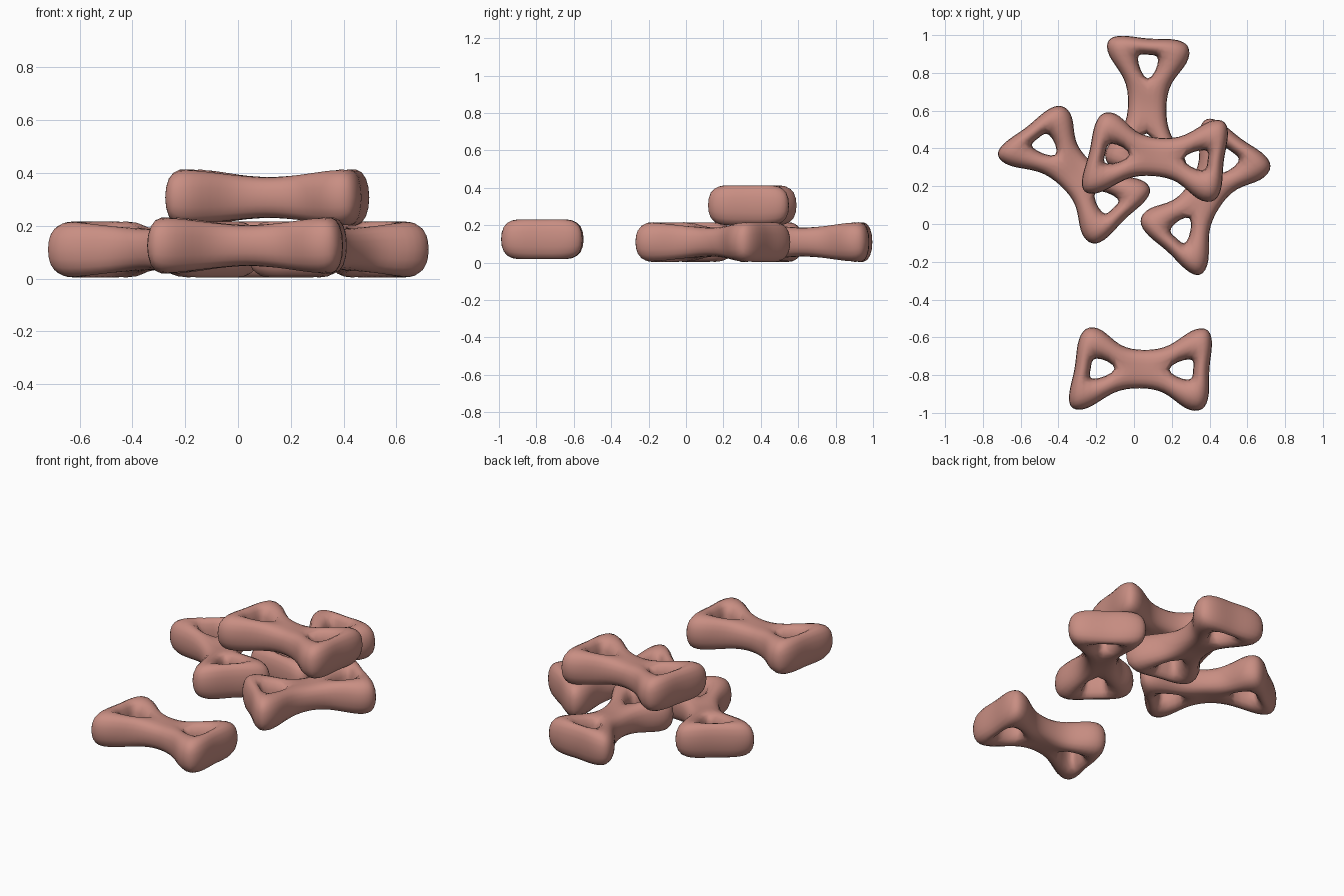
import bpy, bmesh
from math import radians

cube = bpy.data.objects.get("Cube")
if cube:
    bpy.data.objects.remove(cube, do_unlink=True)

# single clay pink colour
pink = bpy.data.materials.new("clay_pink")
pink.use_nodes = True
colour = (0.58, 0.27, 0.225, 1)
pink.diffuse_color = colour
pink.node_tree.nodes["Principled BSDF"].inputs["Base Color"].default_value = colour

# one quarter of the bow-tie cage: x, y, half thickness
CAGE = {
    "centre": (0, 0, 0.07),
    "waist": (0, 0.1, 0.075),
    "shoulder": (0.14, 0.118, 0.092),
    "tip_side": (0.245, 0.228, 0.108),
    "tip": (0.347, 0.227, 0.092),
    "tip_end": (0.374, 0.137, 0.108),
    "end": (0.354, 0, 0.114),
    "hole_end": (0.262, 0, 0.115),
    "hole_corner": (0.278, 0.071, 0.124),
    "hole_apex": (0.088, 0, 0.085),
}
CAPS = [("centre", "waist", "shoulder", "hole_apex"),
        ("hole_apex", "shoulder", "tip_side", "hole_corner"),
        ("hole_corner", "tip_side", "tip", "tip_end"),
        ("hole_corner", "tip_end", "end", "hole_end")]
RIMS = [("waist", "shoulder", "tip_side", "tip", "tip_end", "end"),
        ("hole_apex", "hole_corner", "hole_end")]


def bow_tie_mesh():
    bm = bmesh.new()

    def vert(name, sx, sy, sz):
        x, y, z = CAGE[name]
        x, y = x * sx, y * sy
        lean = 0.11 - 0.15 * x      # ends slant a little
        return bm.verts.new((x + lean * y, y, z * sz))

    for sx in (1, -1):
        for sy in (1, -1):
            for sz in (1, -1):
                for cap in CAPS:
                    bm.faces.new([vert(n, sx, sy, sz) for n in cap])
            for rim in RIMS:
                for a, b in zip(rim, rim[1:]):
                    bm.faces.new([vert(a, sx, sy, 1), vert(b, sx, sy, 1),
                                  vert(b, sx, sy, -1), vert(a, sx, sy, -1)])
    bmesh.ops.remove_doubles(bm, verts=bm.verts, dist=0.0001)
    bmesh.ops.recalc_face_normals(bm, faces=bm.faces)
    for f in bm.faces:
        f.smooth = True
    mesh = bpy.data.meshes.new("bow_tie")
    bm.to_mesh(mesh)
    bm.free()
    mesh.materials.append(pink)
    return mesh


# the pile: name, location, turn in degrees
PIECES = [
    ("front_piece", (0.042, -0.768, 0.125), -0.5),
    ("left_piece", (0.373, 0.152, 0.11), 57),
    ("right_piece", (-0.31, 0.268, 0.11), -43),
    ("back_piece", (0.07, 0.625, 0.11), 89),
    ("top_piece", (0.119, 0.355, 0.307), -4),
]
shape = bow_tie_mesh()
for name, place, turn in PIECES:
    piece = bpy.data.objects.new(name, shape)
    piece.location = place
    piece.rotation_euler.z = radians(turn)
    bpy.context.scene.collection.objects.link(piece)
    smooth = piece.modifiers.new("smooth", 'SUBSURF')
    smooth.levels = smooth.render_levels = 2
